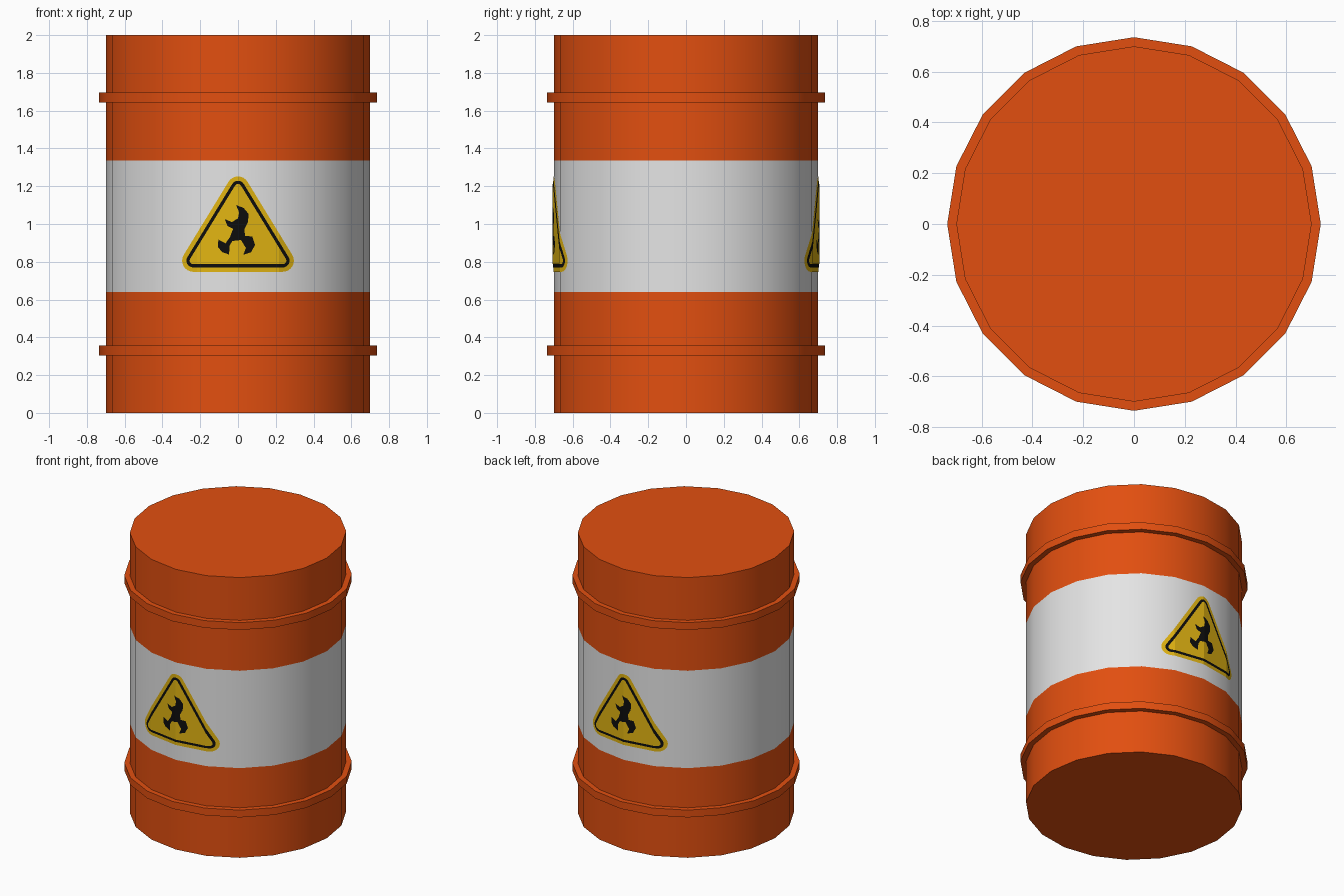
import bpy, bmesh, math
from mathutils import Vector

if "Cube" in bpy.data.objects:
    bpy.data.objects.remove(bpy.data.objects["Cube"])

SIDES, R, RING = 20, 0.70, 0.736


def material(name, rgb):
    m = bpy.data.materials.new(name)
    m.diffuse_color = (*rgb, 1)
    m.use_nodes = True
    m.node_tree.nodes["Principled BSDF"].inputs["Base Color"].default_value = m.diffuse_color
    return m


orange = material("orange paint", (0.76, 0.078, 0.005))
white = material("white paint", (0.78, 0.78, 0.78))
yellow = material("sign yellow", (0.76, 0.46, 0.006))
black = material("sign black", (0.004, 0.004, 0.004))


def make_object(name, bm, mats):
    me = bpy.data.meshes.new(name)
    bm.to_mesh(me)
    bm.free()
    for m in mats:
        me.materials.append(m)
    ob = bpy.data.objects.new(name, me)
    bpy.context.collection.objects.link(ob)
    return ob


# Barrel: one turned profile with two raised hoops and a painted middle band
profile = [(R, 0), (R, 0.305), (RING, 0.305), (RING, 0.357), (R, 0.357),
           (R, 0.64), (R, 1.335),
           (R, 1.643), (RING, 1.643), (RING, 1.695), (R, 1.695), (R, 2)]
bm = bmesh.new()
loops = []
for r, z in profile:
    loops.append([bm.verts.new((r * math.cos(math.tau * i / SIDES),
                                r * math.sin(math.tau * i / SIDES), z))
                  for i in range(SIDES)])
for low, high in zip(loops, loops[1:]):
    for i in range(SIDES):
        j = (i + 1) % SIDES
        bm.faces.new((low[i], low[j], high[j], high[i]))
bm.faces.new(loops[0][::-1])
bm.faces.new(loops[-1])
bm.normal_update()
for f in bm.faces:
    if abs(f.normal.z) < 0.5 and 0.64 < f.calc_center_median().z < 1.335:
        f.material_index = 1
barrel = make_object("barrel", bm, [orange, white])
bpy.context.view_layer.objects.active = barrel
barrel.select_set(True)
bpy.ops.object.shade_smooth_by_angle(angle=math.radians(30))

# Sign helpers: outlines in (x, z), wrapped onto the facets of the barrel
STEP = math.tau / SIDES
BREAKS = [R * math.sin(STEP * k) for k in (-1, 0, 1)]


def wall_depth(x, radius):
    """Depth of the faceted wall at sideways position x."""
    k = 0
    while abs(x) > radius * math.sin(STEP * (k + 1)):
        k += 1
    x0, x1 = radius * math.sin(STEP * k), radius * math.sin(STEP * (k + 1))
    y0, y1 = radius * math.cos(STEP * k), radius * math.cos(STEP * (k + 1))
    return y0 + (y1 - y0) * (abs(x) - x0) / (x1 - x0)


def rounded_triangle(r):
    pts = []
    for (cx, cz), start in (((0.237, 0.806), -90), ((0, 1.193), 31), ((-0.237, 0.806), 149)):
        sweep = 118 if cx else 121
        for i in range(9):
            a = math.radians(start + sweep * i / 8)
            pts.append((cx + r * math.cos(a), cz + r * math.sin(a)))
    return pts


def sign_layer(name, pts, lift, mat):
    for side, s in (("front", 1), ("back", -1)):
        bm = bmesh.new()
        face = bm.faces.new([bm.verts.new((x, 0, z)) for x, z in pts])
        bm.normal_update()
        bmesh.ops.triangulate(bm, faces=[face])
        for x in BREAKS:
            bmesh.ops.bisect_plane(bm, geom=bm.verts[:] + bm.edges[:] + bm.faces[:],
                                   plane_co=Vector((x, 0, 0)), plane_no=Vector((1, 0, 0)))
        for v in bm.verts:
            y = -wall_depth(v.co.x, R) - lift
            v.co = (s * v.co.x, s * y, v.co.z)
        bm.normal_update()
        for f in bm.faces:
            if f.normal.y * s > 0:
                f.normal_flip()
        make_object(f"{name}_{side}", bm, [mat])


# Flame pictogram outline
flame = [(-.01, 1.10), (.03, 1.085), (.056, 1.053), (.053, 1.01), (.034, .974),
         (.037, .937), (.075, .934), (.09, .889), (.069, .85), (.028, .837),
         (.042, .873), (.016, .915), (-.03, .91), (-.045, .885), (-.047, .838),
         (-.085, .852), (-.106, .878), (-.104, .918), (-.066, .897), (-.042, .932),
         (-.026, .974), (-.056, .99), (-.07, 1.026), (-.032, 1.01), (0, 1.03), (.006, 1.062)]

# Warning signs on front and back
sign_layer("sign_plate", rounded_triangle(0.059), 0.002, yellow)
sign_layer("sign_border", rounded_triangle(0.036), 0.004, black)
sign_layer("sign_field", rounded_triangle(0.019), 0.006, yellow)
sign_layer("sign_flame", flame[::-1], 0.008, black)
